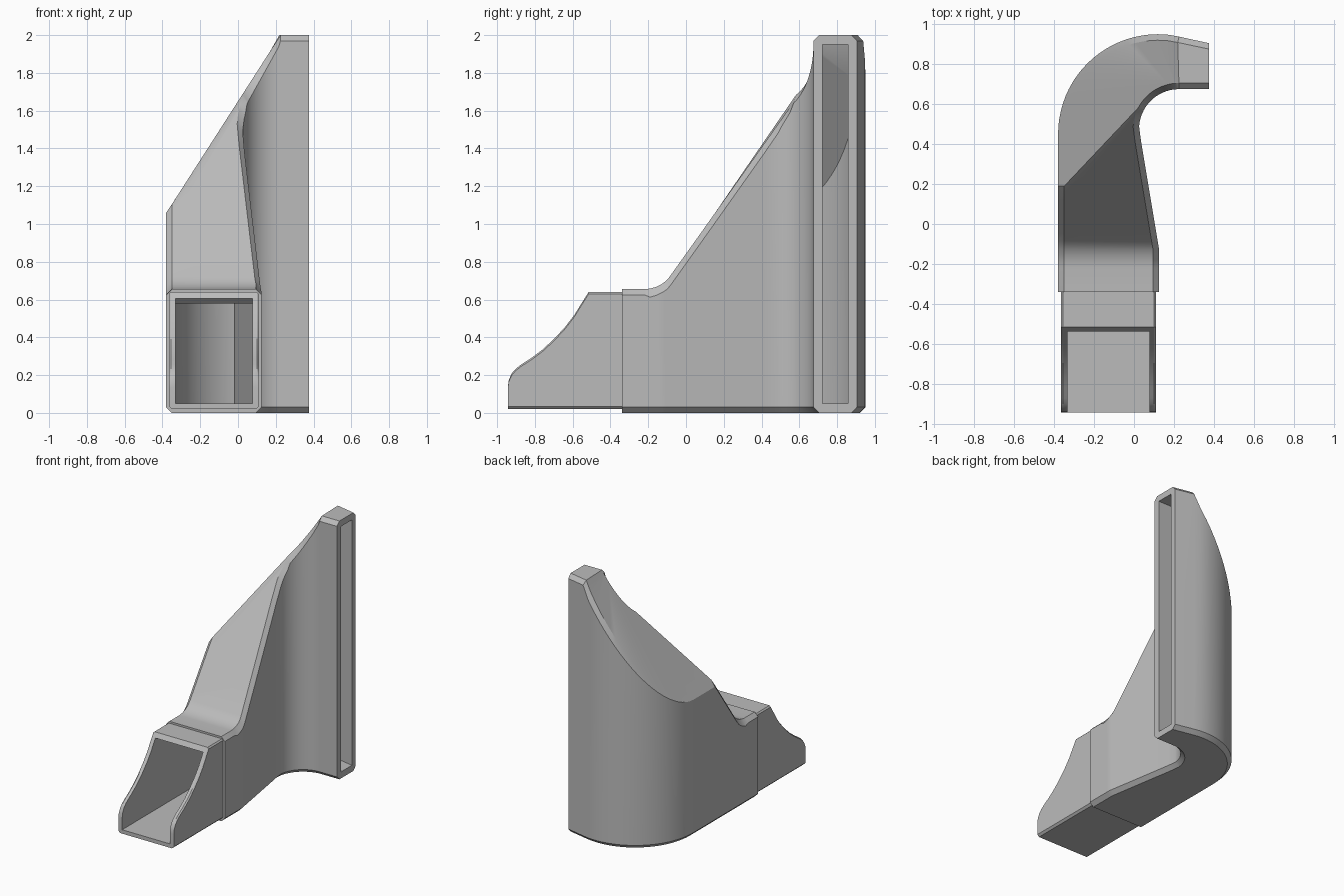
import bpy, bmesh, math
from mathutils import Vector

if "Cube" in bpy.data.objects:
    bpy.data.objects.remove(bpy.data.objects["Cube"])

grey = bpy.data.materials.new("plain grey")
grey.diffuse_color = (0.5, 0.5, 0.5, 1)
grey.use_nodes = True
grey.node_tree.nodes["Principled BSDF"].inputs["Base Color"].default_value = grey.diffuse_color


def finish(name, bm):
    bmesh.ops.remove_doubles(bm, verts=bm.verts, dist=1e-5)
    bmesh.ops.recalc_face_normals(bm, faces=bm.faces)
    mesh = bpy.data.meshes.new(name)
    bm.to_mesh(mesh)
    bm.free()
    mesh.materials.append(grey)
    ob = bpy.data.objects.new(name, mesh)
    bpy.context.collection.objects.link(ob)
    bpy.ops.object.select_all(action='DESELECT')
    ob.select_set(True)
    bpy.context.view_layer.objects.active = ob
    bpy.ops.object.shade_smooth_by_angle(angle=math.radians(25))


def skin(bm, rings):
    """Join successive closed rings with quads; returns the vertex rings."""
    vr = [[bm.verts.new(p) for p in r] for r in rings]
    n = len(vr[0])
    for a, b in zip(vr, vr[1:]):
        for i in range(n):
            j = (i + 1) % n
            bm.faces.new((a[i], a[j], b[j], b[i]))
    return vr


# Plan outline: matched points on the outer and inner side of the bend
def inner_arc(deg):
    t = math.radians(180 - deg)
    return Vector((0.225 + 0.2 * math.cos(t), 0.475 + 0.2 * math.sin(t)))


FILLET = [(-0.34, 0.655), (-0.22, 0.655), (-0.19, 0.658), (-0.155, 0.668),
          (-0.125, 0.684), (-0.105, 0.70), (-0.085, 0.722)]
outer, inner = [], []
corner, tangent = Vector((0.125, -0.125)), inner_arc(0)
for y, z in FILLET:
    outer.append(Vector((-0.38, y)))
    x = 0.125 if y <= -0.125 else 0.125 - 0.1 * (y + 0.125) / 0.6
    inner.append(Vector((x, y)))
fan = [corner.lerp(tangent, t) for t in (0.3, 0.6, 0.9)]
fan += [inner_arc(a) for a in (4, 10, 16, 22, 28)]
for i, p in enumerate(fan):
    outer.append(Vector((-0.38, -0.085 + 0.274 * (i + 1) / len(fan))))
    inner.append(p)
ridge = len(outer) - 1
bend = [Vector((-0.38, 0.32))]
for i in range(21):
    t = math.radians(180 - 4.5 * i)
    bend.append(Vector((0.12 + 0.5 * math.cos(t), 0.45 + 0.5 * math.sin(t))))
bend += [Vector((0.175, 0.947)), Vector((0.225, 0.938))]
for i, p in enumerate(bend):
    outer.append(p)
    inner.append(inner_arc(28 + 62 * (i + 1) / len(bend)))
outer.append(Vector((0.375, 0.905)))
inner.append(Vector((0.375, 0.675)))
last = len(outer) - 1


def offset(pts, i, d, side):
    t = (pts[min(i + 1, last)] - pts[max(i - 1, 0)]).normalized()
    p = pts[i] + Vector((t.y, -t.x)) * d * side
    if i == 0:
        p.y = -0.34
    if i == last:
        p.x = 0.375
    return p


# Roof height: front slope before the ridge, side slope after it
def roof(i, p):
    if i >= ridge:
        return 2.0 if i >= last - 1 else min(2.0, 2 + (p.x - 0.225) * 1.557)
    if p.y > -0.085:
        return 0.722 + (p.y + 0.085) * 1.41
    for (y0, z0), (y1, z1) in zip(FILLET, FILLET[1:]):
        if p.y <= y1:
            return z0 + (z1 - z0) * (p.y - y0) / (y1 - y0)
    return 0.722


def section(i, d, c, top_flat, top_slope, base):
    """Rectangular section inset by d with corner chamfer c."""
    o, oc = offset(outer, i, d, 1), offset(outer, i, d + c, 1)
    n, nc = offset(inner, i, d, -1), offset(inner, i, d + c, -1)
    flat = i <= 1 or i >= last - 1
    lower = top_flat if flat else top_slope
    drop = c if flat else c * 1.5
    ho, hn = roof(i, oc) - lower, roof(i, nc) - lower
    return [(*o, base + c), (*o, ho - drop), (*oc, ho), (*nc, hn),
            (*n, hn - drop), (*n, base + c), (*nc, base), (*oc, base)]


# Curved duct: chamfered shell, hollow cavity and end rims
bm = bmesh.new()
shell = skin(bm, [section(i, 0, 0.03, 0, 0, 0) for i in range(last + 1)])
cavity = skin(bm, [section(i, 0.048, 0, 0.05, 0.08, 0.05) for i in range(last + 1)])
for k in (0, last):
    for i in range(8):
        j = (i + 1) % 8
        bm.faces.new((shell[k][i], shell[k][j], cavity[k][j], cavity[k][i]))
bmesh.ops.dissolve_degenerate(bm, dist=1e-5, edges=bm.edges)
finish("curved_duct", bm)

# Open spout: U-shaped trough with a swept rim
XL, XR, XLI, XRI = -0.365, 0.11, -0.332, 0.077
rim = [(-0.943, 0.14), (-0.938, 0.175), (-0.922, 0.21), (-0.9, 0.235),
       (-0.87, 0.258), (-0.82, 0.29), (-0.76, 0.335), (-0.7, 0.39),
       (-0.64, 0.455), (-0.59, 0.52), (-0.55, 0.585), (-0.515, 0.64), (-0.34, 0.64)]
bm = bmesh.new()
c = 0.015
rings = [[(XL, y, 0.02 + c), (XL, y, z - 0.01), (XL + 0.01, y, z), (XLI, y, z),
          (XLI, y, 0.05), (XRI, y, 0.05), (XRI, y, z), (XR - 0.01, y, z),
          (XR, y, z - 0.01), (XR, y, 0.02 + c), (XR - c, y, 0.02), (XL + c, y, 0.02)]
         for y, z in rim]
vr = skin(bm, rings)
for r in (vr[0], vr[-1]):
    bm.faces.new((r[0], r[1], r[2], r[3], r[4], r[11]))
    bm.faces.new((r[4], r[5], r[10], r[11]))
    bm.faces.new((r[5], r[6], r[7], r[8], r[9], r[10]))
finish("spout_trough", bm)

# Short roof of the spout with a slanted front edge
bm = bmesh.new()
vr = skin(bm, [[(x, -0.515, 0.64), (x, -0.34, 0.64), (x, -0.34, 0.605), (x, -0.537, 0.605)]
               for x in (XLI, XRI)])
for r in vr:
    bm.faces.new(r)
finish("spout_roof", bm)
